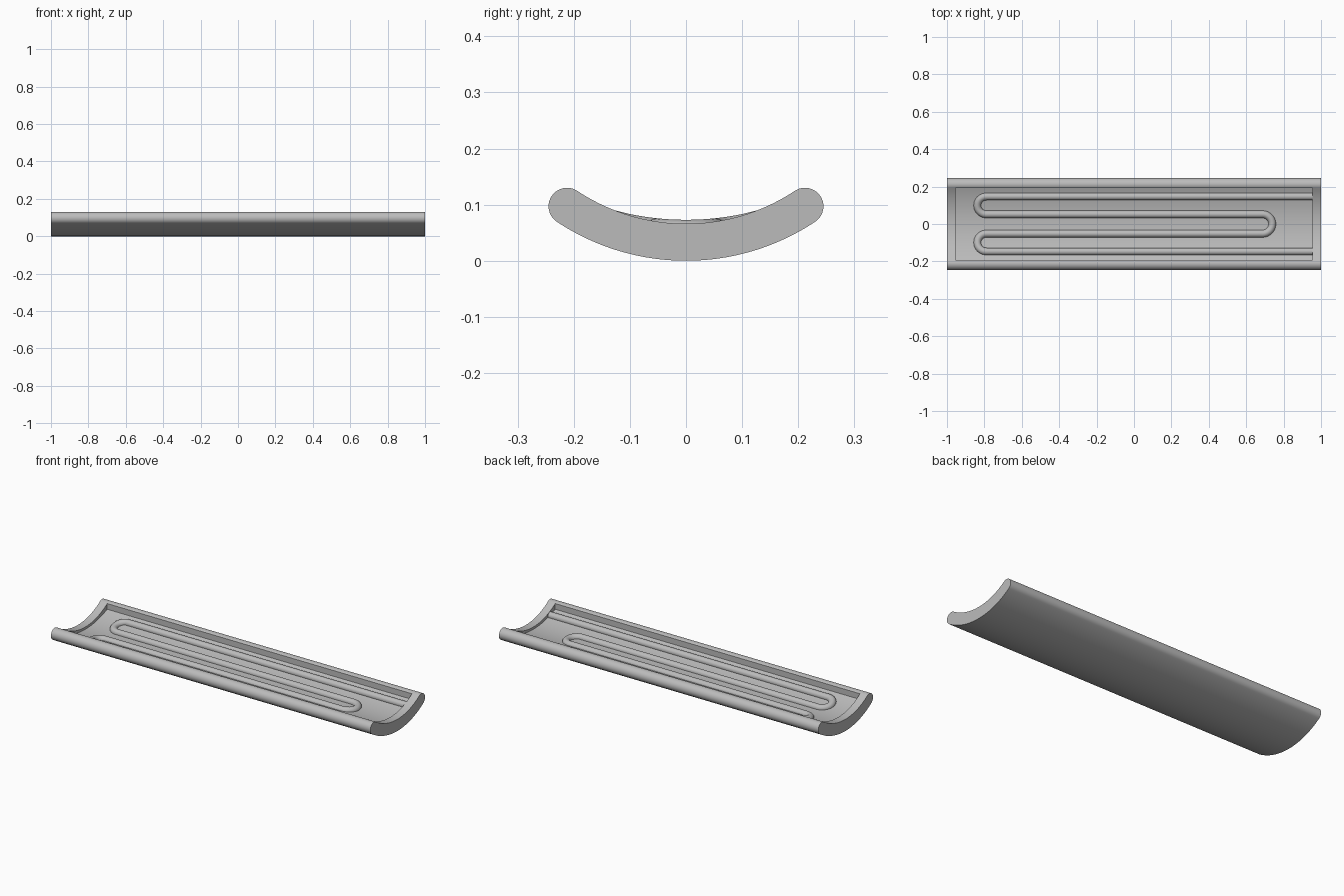
import bpy, bmesh
from math import sin, cos, pi, asin, sqrt

if "Cube" in bpy.data.objects:
    bpy.data.objects.remove(bpy.data.objects["Cube"])

MID_R, HALF_T = 0.383, 0.033          # shell centre-line radius, half thickness
AXIS_Z = MID_R + HALF_T
TIP = asin(0.212 / MID_R)
FLOOR_R, FLOOR_Z = 0.5, 0.053         # recess floor arc
REC_X, REC_Y = 0.9545, 0.193

grey = bpy.data.materials.new("light grey")
grey.use_nodes = True
colour = (0.5, 0.5, 0.5, 1)
grey.diffuse_color = colour
grey.node_tree.nodes["Principled BSDF"].inputs["Base Color"].default_value = colour


def arc(cy, cz, r, a0, a1, n):
    """Points on an arc; angle 0 points straight down."""
    return [(cy + r * sin(a0 + (a1 - a0) * i / n),
             cz - r * cos(a0 + (a1 - a0) * i / n)) for i in range(n + 1)]


def prism(name, profile, half):
    """Extrude a closed y-z profile along x."""
    bm = bmesh.new()
    face = bm.faces.new([bm.verts.new((-half, y, z)) for y, z in profile])
    ext = bmesh.ops.extrude_face_region(bm, geom=[face])["geom"]
    bmesh.ops.translate(bm, vec=(2 * half, 0, 0),
                        verts=[v for v in ext if isinstance(v, bmesh.types.BMVert)])
    bmesh.ops.recalc_face_normals(bm, faces=bm.faces)
    me = bpy.data.meshes.new(name)
    bm.to_mesh(me)
    bm.free()
    ob = bpy.data.objects.new(name, me)
    bpy.context.collection.objects.link(ob)
    me.materials.append(grey)
    return ob


def activate(ob):
    bpy.ops.object.select_all(action='DESELECT')
    ob.select_set(True)
    bpy.context.view_layer.objects.active = ob


# Curved shell with rounded long edges
ty, tz = MID_R * sin(TIP), AXIS_Z - MID_R * cos(TIP)
profile = arc(0, AXIS_Z, MID_R + HALF_T, -TIP, TIP, 48)
profile += arc(ty, tz, HALF_T, TIP, TIP + pi, 20)[1:-1]
profile += arc(0, AXIS_Z, MID_R - HALF_T, TIP, -TIP, 48)
profile += arc(-ty, tz, HALF_T, pi - TIP, 2 * pi - TIP, 20)[1:-1]
shell = prism("curved_shell", profile, 1.0)

# Shallow recess with a flatter curved floor
half_angle = asin(REC_Y / FLOOR_R)
floor = arc(0, FLOOR_Z + FLOOR_R, FLOOR_R, -half_angle, half_angle, 40)
cutter = prism("recess_cutter", floor + [(REC_Y, 0.3), (-REC_Y, 0.3)], REC_X)
cut = shell.modifiers.new("recess", 'BOOLEAN')
cut.operation, cut.solver, cut.object = 'DIFFERENCE', 'EXACT', cutter
activate(shell)
bpy.ops.object.modifier_apply(modifier=cut.name)
bpy.data.objects.remove(cutter)
bpy.ops.object.shade_smooth_by_angle(angle=0.5)

# Serpentine tube lying on the recess floor
rows = [0.147, 0.052, -0.052, -0.147]
bends = [(-0.79, -1), (0.687, 1), (-0.79, -1)]
plan = [(REC_X + 0.004, rows[0])]
for (bx, side), y0, y1 in zip(bends, rows, rows[1:]):
    r = (y0 - y1) / 2
    plan += [(bx + side * r * sin(pi * i / 20), (y0 + y1) / 2 + r * cos(pi * i / 20))
             for i in range(21)]
plan.append((REC_X + 0.004, rows[-1]))

cu = bpy.data.curves.new("serpentine_tube", 'CURVE')
cu.dimensions = '3D'
cu.bevel_depth, cu.bevel_resolution, cu.use_fill_caps = 0.02, 6, True
spline = cu.splines.new('POLY')
spline.points.add(len(plan) - 1)
for p, (x, y) in zip(spline.points, plan):
    p.co = (x, y, FLOOR_Z + FLOOR_R - sqrt(FLOOR_R ** 2 - y * y), 1)
tube = bpy.data.objects.new("serpentine_tube", cu)
bpy.context.collection.objects.link(tube)
cu.materials.append(grey)
activate(tube)
bpy.ops.object.convert(target='MESH')
bpy.ops.object.shade_smooth_by_angle(angle=0.7)
